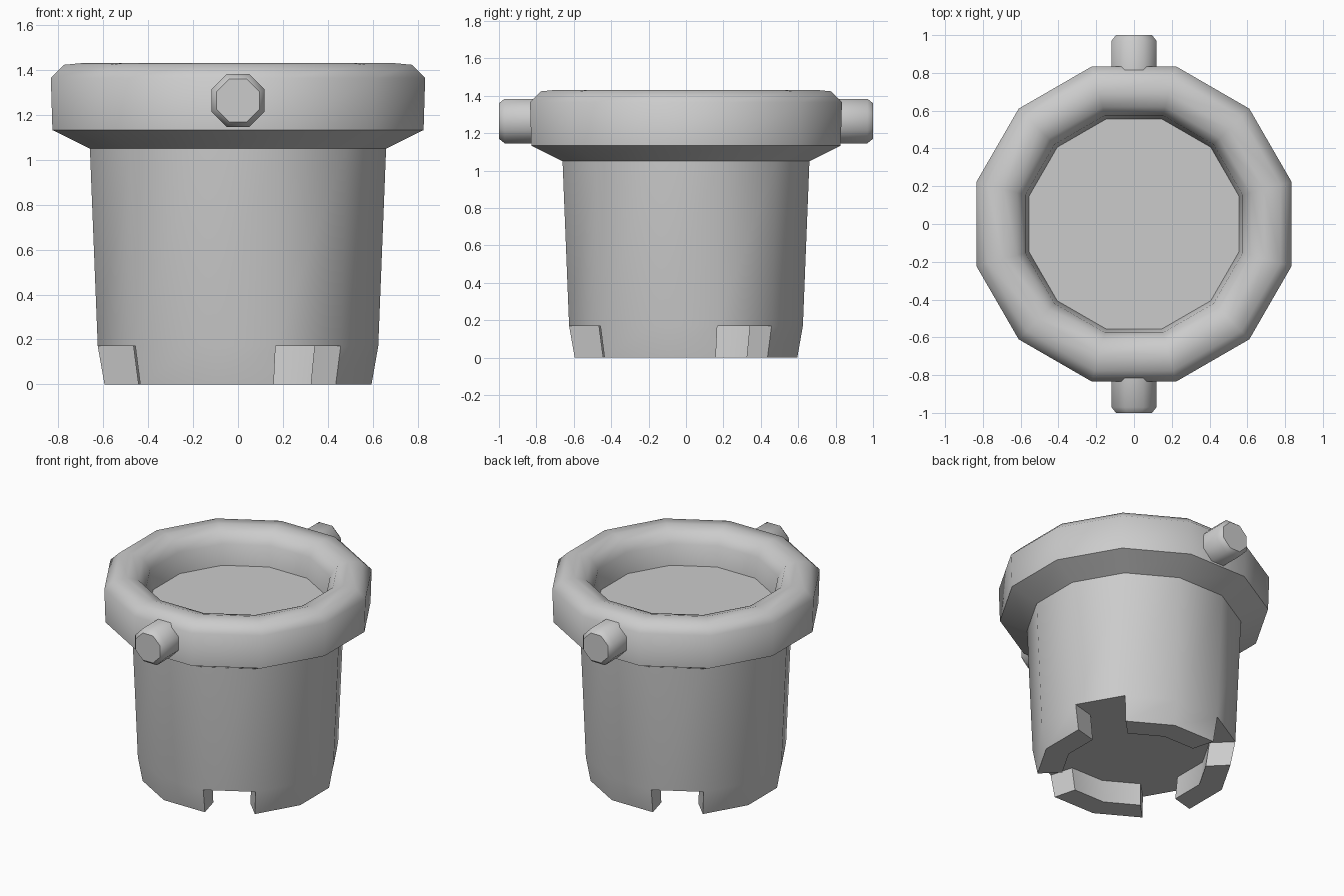
import bpy, bmesh, math
from mathutils import Matrix, Vector

cube = bpy.data.objects.get("Cube")
if cube:
    bpy.data.objects.remove(cube, do_unlink=True)

SIDES = 12

grey = bpy.data.materials.new("plain_grey")
grey.use_nodes = True
colour = (0.6, 0.6, 0.6, 1)
grey.diffuse_color = colour
grey.node_tree.nodes["Principled BSDF"].inputs["Base Color"].default_value = colour


def lathe(bm, profile, sides):
    """Rings of (flat-to-centre distance, z), turned so flats face the axes."""
    half = math.pi / sides
    rings = []
    for dist, z in profile:
        r = dist / math.cos(half)
        rings.append([bm.verts.new((r * math.cos((2 * i + 1) * half),
                                    r * math.sin((2 * i + 1) * half), z))
                      for i in range(sides)])
    bands = []
    for a, b in zip(rings, rings[1:]):
        bands.append([bm.faces.new((a[i], a[(i + 1) % sides], b[(i + 1) % sides], b[i]))
                      for i in range(sides)])
    return rings, bands


def finish(name, bm):
    bmesh.ops.recalc_face_normals(bm, faces=bm.faces[:])
    mesh = bpy.data.meshes.new(name)
    bm.to_mesh(mesh)
    bm.free()
    mesh.materials.append(grey)
    obj = bpy.data.objects.new(name, mesh)
    bpy.context.collection.objects.link(obj)
    bpy.ops.object.select_all(action='DESELECT')
    obj.select_set(True)
    bpy.context.view_layer.objects.active = obj
    bpy.ops.object.shade_smooth_by_angle(angle=math.radians(50))
    return obj


# Tapered body with its base plate; every third side is left open as a notch
bm = bmesh.new()
rings, bands = lathe(bm, [(0.465, 0.17), (0.625, 0.17), (0.66, 1.05)], SIDES)
bm.faces.new(rings[0])
feet = [f for i, f in enumerate(bands[0]) if i % 3 != 0]
made = bmesh.ops.extrude_face_region(bm, geom=feet)
for v in [g for g in made["geom"] if isinstance(g, bmesh.types.BMVert)]:
    v.co = Vector((v.co.x * 0.952, v.co.y * 0.952, 0))
bmesh.ops.delete(bm, geom=[f for f in feet if f.is_valid], context='FACES_ONLY')
finish("body", bm)

# Rounded rim and the sunken floor it surrounds
bm = bmesh.new()
rings, bands = lathe(bm, [(0.66, 1.05), (0.827, 1.133), (0.834, 1.365),
                          (0.775, 1.424), (0.69, 1.432), (0.62, 1.41),
                          (0.575, 1.34), (0.555, 1.2)], SIDES)
bm.faces.new(rings[-1])
finish("rim", bm)

# Octagonal pegs at front and back
for name, side in (("front_peg", 1), ("back_peg", -1)):
    bm = bmesh.new()
    rings, bands = lathe(bm, [(0.119, 0.78), (0.119, 0.97), (0.095, 1.0)], 8)
    bm.faces.new(rings[0])
    bm.faces.new(rings[-1])
    bm.transform(Matrix.Translation((0, 0, 1.265))
                 @ Matrix.Rotation(side * math.pi / 2, 4, 'X'))
    finish(name, bm)
